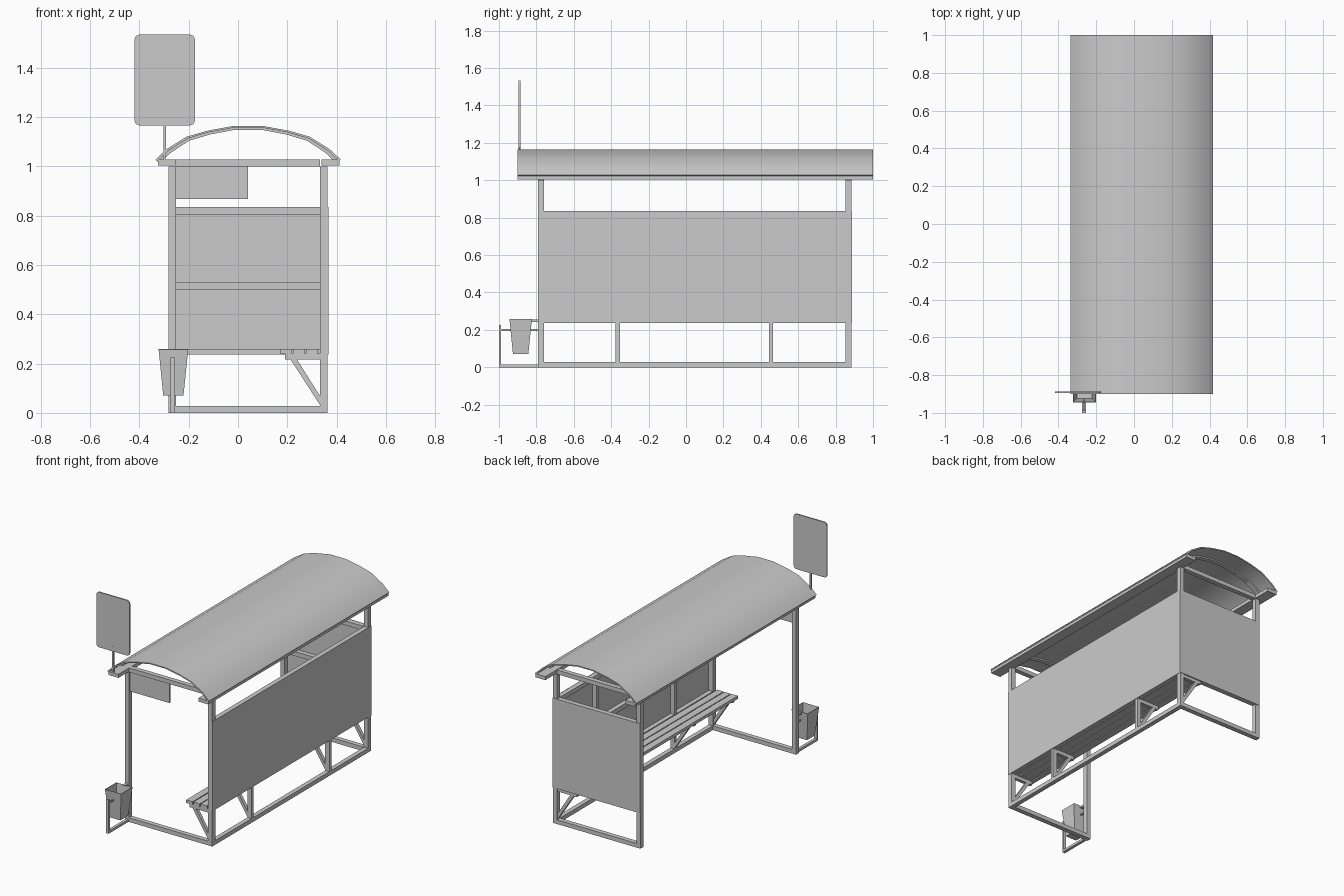
import bpy, bmesh, math
from mathutils import Vector

if "Cube" in bpy.data.objects:
    bpy.data.objects.remove(bpy.data.objects["Cube"])


def mesh_object(name, bm):
    bmesh.ops.recalc_face_normals(bm, faces=bm.faces)
    me = bpy.data.meshes.new(name)
    bm.to_mesh(me)
    bm.free()
    ob = bpy.data.objects.new(name, me)
    bpy.context.collection.objects.link(ob)
    return ob


def box(name, x, y, z):
    """Box from (min, max) ranges."""
    bm = bmesh.new()
    bmesh.ops.create_cube(bm, size=1)
    for v in bm.verts:
        v.co = [sum(r) / 2 + c * (r[1] - r[0]) for r, c in zip((x, y, z), v.co)]
    return mesh_object(name, bm)


def extrude_xz(name, pts, y0, y1):
    """Closed XZ outline pushed along y."""
    bm = bmesh.new()
    f = bm.faces.new([bm.verts.new((x, y0, z)) for x, z in pts])
    ext = bmesh.ops.extrude_face_region(bm, geom=[f])["geom"]
    for v in ext:
        if isinstance(v, bmesh.types.BMVert):
            v.co.y = y1
    return mesh_object(name, bm)


XL, XR = (-0.285, -0.255), (0.33, 0.36)      # front and back post lines
YN, YF = (-0.79, -0.758), (0.852, 0.884)     # near and far post lines
INX, INY = (XL[1], XR[0]), (YN[1], YF[0])

# Corner posts (near, far) and end frames
for end, y in (("near", YN), ("far", YF)):
    box(f"{end}_front_post", XL, y, (0, 1.0))
    box(f"{end}_back_post", XR, y, (0, 1.0))
    box(f"{end}_floor_rail", INX, y, (0, 0.028))
    box(f"{end}_top_rail", INX, y, (1.0, 1.028))

# Rails behind the wall panels
box("back_floor_rail", XR, INY, (0, 0.028))
for i, z in enumerate(((0.805, 0.834), (0.5, 0.53), (0.237, 0.257))):
    box(f"back_wall_rail_{i}", XR, INY, z)
    box(f"end_wall_rail_{i}", INX, YF, z)

# Back uprights
for i, y in enumerate((-0.365, 0.455)):
    box(f"back_upright_{i}", XR, (y - 0.011, y + 0.011), (0.028, 0.805))

# Wall panels
box("back_panel", (0.36, 0.363), (YN[0], YF[1]), (0.237, 0.835))
box("end_panel", (XL[0], XR[1]), (YF[1], 0.887), (0.237, 0.835))

# Hanging panel under the near top rail
box("hanging_panel", (-0.255, 0.037), (-0.779, -0.769), (0.867, 1.0))

# Eave beams
box("front_eave_beam", (-0.328, -0.255), (-0.9, 1.0), (1.003, 1.027))
box("back_eave_beam", (0.335, 0.408), (-0.9, 1.0), (1.003, 1.027))

# Curved roof and ribs
half = [(0.057, 1.164), (0.162, 1.145), (0.25, 1.12), (0.33, 1.07), (0.376, 1.027)]
CX = 0.038


def arch(drop, shrink):
    right = [(x * shrink, z - drop) for x, z in half]
    return [(CX - x, z) for x, z in reversed(right)] + [(CX + x, z) for x, z in right]


roof = extrude_xz("roof", arch(0, 1) + arch(0.007, 0.98)[::-1], -0.9, 1.0)
for end, y in (("near", YN), ("far", YF)):
    extrude_xz(f"{end}_roof_rib", arch(0.006, 0.981) + arch(0.016, 0.955)[::-1], *y)
bpy.context.view_layer.objects.active = roof
roof.select_set(True)
bpy.ops.object.shade_smooth_by_angle(angle=math.radians(32))
roof.select_set(False)

# Bench slats
for i in range(3):
    x = 0.167 + i * 0.053
    box(f"bench_slat_{i}", (x, x + 0.047), (-0.79, 0.88), (0.24, 0.26))

# Bench brackets
for i, y in enumerate((-0.774, -0.365, 0.455, 0.868)):
    y0, y1 = y - 0.011, y + 0.011
    box(f"bench_arm_{i}", (0.188, 0.332), (y0, y1), (0.216, 0.24))
    extrude_xz(f"bench_brace_{i}",
               [(0.21, 0.217), (0.236, 0.217), (0.332, 0.065), (0.332, 0.028)], y0, y1)

# Stop sign board with rounded corners, and its pole
r, cx, cz, hw, hh = 0.02, -0.3, 1.35, 0.122, 0.184
pts = []
for k, (sx, sz) in enumerate(((1, 1), (-1, 1), (-1, -1), (1, -1))):
    for j in range(5):
        a = math.radians(90 * k + 22.5 * j)
        pts.append((cx + sx * (hw - r) + r * math.cos(a),
                    cz + sz * (hh - r) + r * math.sin(a)))
extrude_xz("sign_board", pts, -0.895, -0.886)
box("sign_pole", (-0.305, -0.295), (-0.896, -0.886), (1.01, 1.2))

# Litter bin: open tapered bucket with wall thickness
bm = bmesh.new()
bmesh.ops.create_cube(bm, size=1)
for v in bm.verts:
    top = v.co.z > 0
    w = 0.12 if top else 0.082
    v.co = Vector((-0.265 + v.co.x * w, -0.884 + v.co.y * w, 0.258 if top else 0.07))
lid = max(bm.faces, key=lambda f: f.calc_center_median().z)
bmesh.ops.delete(bm, geom=[lid], context="FACES_ONLY")
bucket = mesh_object("litter_bin", bm)
mod = bucket.modifiers.new("wall", "SOLIDIFY")
mod.thickness = 0.004

# Litter bin stand, pivot rod and catch
box("bin_floor_bar", (-0.277, -0.258), (-1.0, YN[0]), (0, 0.016))
box("bin_stand_post", (-0.277, -0.258), (-1.0, -0.988), (0.016, 0.225))
box("bin_pivot_near", (-0.271, -0.262), (-0.99, -0.92), (0.195, 0.204))
box("bin_pivot_far", (-0.271, -0.262), (-0.845, YN[0]), (0.195, 0.204))
box("bin_catch", (-0.278, -0.256), (-0.828, YN[0]), (0.243, 0.255))

# Centre the model in x
for ob in bpy.context.collection.objects:
    ob.location.x += 0.003
